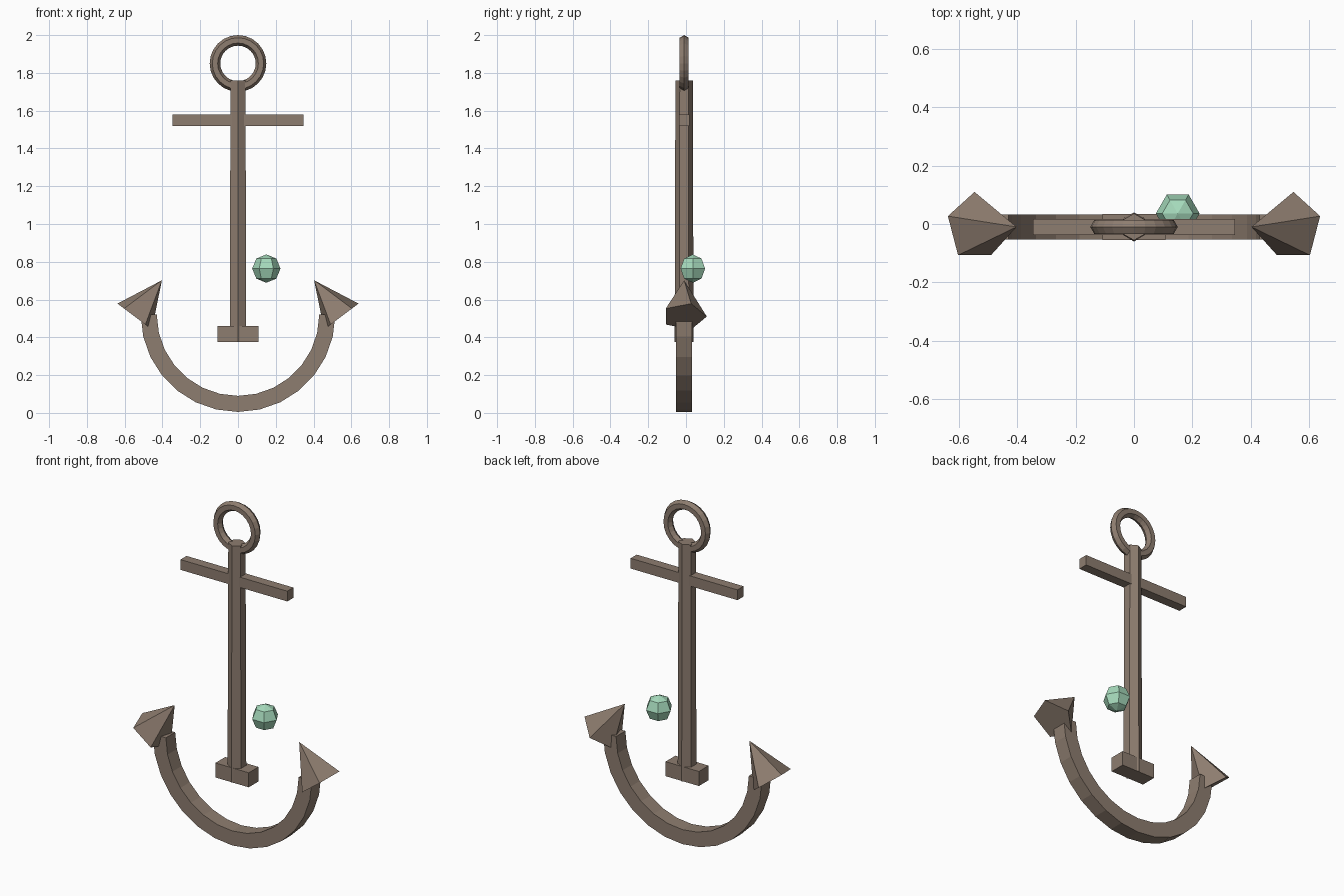
import bpy, bmesh, math
from mathutils import Vector, Matrix

if "Cube" in bpy.data.objects:
    bpy.data.objects.remove(bpy.data.objects["Cube"])

YC = -0.01  # depth centre of the metal parts


def material(name, rgb):
    m = bpy.data.materials.new(name)
    m.diffuse_color = (*rgb, 1)
    m.use_nodes = True
    m.node_tree.nodes["Principled BSDF"].inputs["Base Color"].default_value = m.diffuse_color
    return m


IRON = material("brown_iron", (0.27, 0.205, 0.16))
GREEN = material("pale_green", (0.38, 0.70, 0.50))


def finish(name, bm, mat):
    bmesh.ops.recalc_face_normals(bm, faces=bm.faces)
    mesh = bpy.data.meshes.new(name)
    bm.to_mesh(mesh)
    bm.free()
    mesh.materials.append(mat)
    obj = bpy.data.objects.new(name, mesh)
    bpy.context.collection.objects.link(obj)
    return obj


def box(name, size, loc):
    bm = bmesh.new()
    bmesh.ops.create_cube(bm, size=1, matrix=Matrix.Translation(loc) @ Matrix.Diagonal((*size, 1)))
    return finish(name, bm, IRON)


def sweep(name, section, steps, centre, start, end, closed):
    """Sweep a (radius, depth) section around an axis along y."""
    bm = bmesh.new()
    rings = []
    for i in range(steps if closed else steps + 1):
        a = start + (end - start) * i / steps
        rings.append([bm.verts.new((r * math.cos(a), centre[1] + d, centre[2] + r * math.sin(a)))
                      for r, d in section])
    n = len(section)
    for i in range(steps):
        p, q = rings[i], rings[(i + 1) % len(rings)]
        for j in range(n):
            bm.faces.new((p[j], p[(j + 1) % n], q[(j + 1) % n], q[j]))
    if not closed:
        bm.faces.new(rings[0])
        bm.faces.new(rings[-1])
    return finish(name, bm, IRON)


# Ring at the top, hexagonal section
hexagon = [(0.122 + 0.028 * math.cos(k * math.pi / 3), 0.028 * math.sin(k * math.pi / 3)) for k in range(6)]
sweep("top_ring", hexagon, 24, (0, YC, 1.85), 0, 2 * math.pi, True)

# Curved arms, square section
square = [(0.43, -0.043), (0.515, -0.043), (0.515, 0.043), (0.43, 0.043)]
sweep("curved_arms", square, 14, (0, YC, 0.52), math.pi, 2 * math.pi, False)

# Six-sided shank, slightly narrower at the top
bm = bmesh.new()
bmesh.ops.create_cone(bm, cap_ends=True, segments=6, radius1=0.05, radius2=0.046, depth=1.385,
                      matrix=Matrix.Translation((0, YC, 1.0675)))
finish("shank", bm, IRON)

# Crossbar and foot block
box("crossbar", (0.692, 0.056, 0.06), (0, YC, 1.55))
box("foot_block", (0.216, 0.09, 0.085), (0, YC, 0.4175))

# Five-sided pyramid flukes, one on each arm tip
for side, label in ((1, "right"), (-1, "left")):
    bm = bmesh.new()
    base = Vector((0.547, YC, 0.51))
    along, axis = Vector((0.8, 0, 0.6)), Vector((-0.6, 0, 0.8))
    ring = []
    for k in range(5):
        a = k * 2 * math.pi / 5
        ring.append(bm.verts.new(base + 0.12 * (math.sin(a) * along + math.cos(a) * Vector((0, 1, 0)))))
    tip = bm.verts.new(base + 0.24 * axis)
    bm.faces.new(ring)
    for k in range(5):
        bm.faces.new((ring[k], ring[(k + 1) % 5], tip))
    for v in bm.verts:
        v.co.x *= side
    finish(label + "_fluke", bm, IRON)

# Small faceted gem beside the shank
bm = bmesh.new()
bmesh.ops.create_uvsphere(bm, u_segments=6, v_segments=4, radius=0.075,
                          matrix=Matrix.Translation((0.15, 0.036, 0.764)) @ Matrix.Rotation(math.pi / 6, 4, 'Z'))
finish("green_gem", bm, GREEN)
